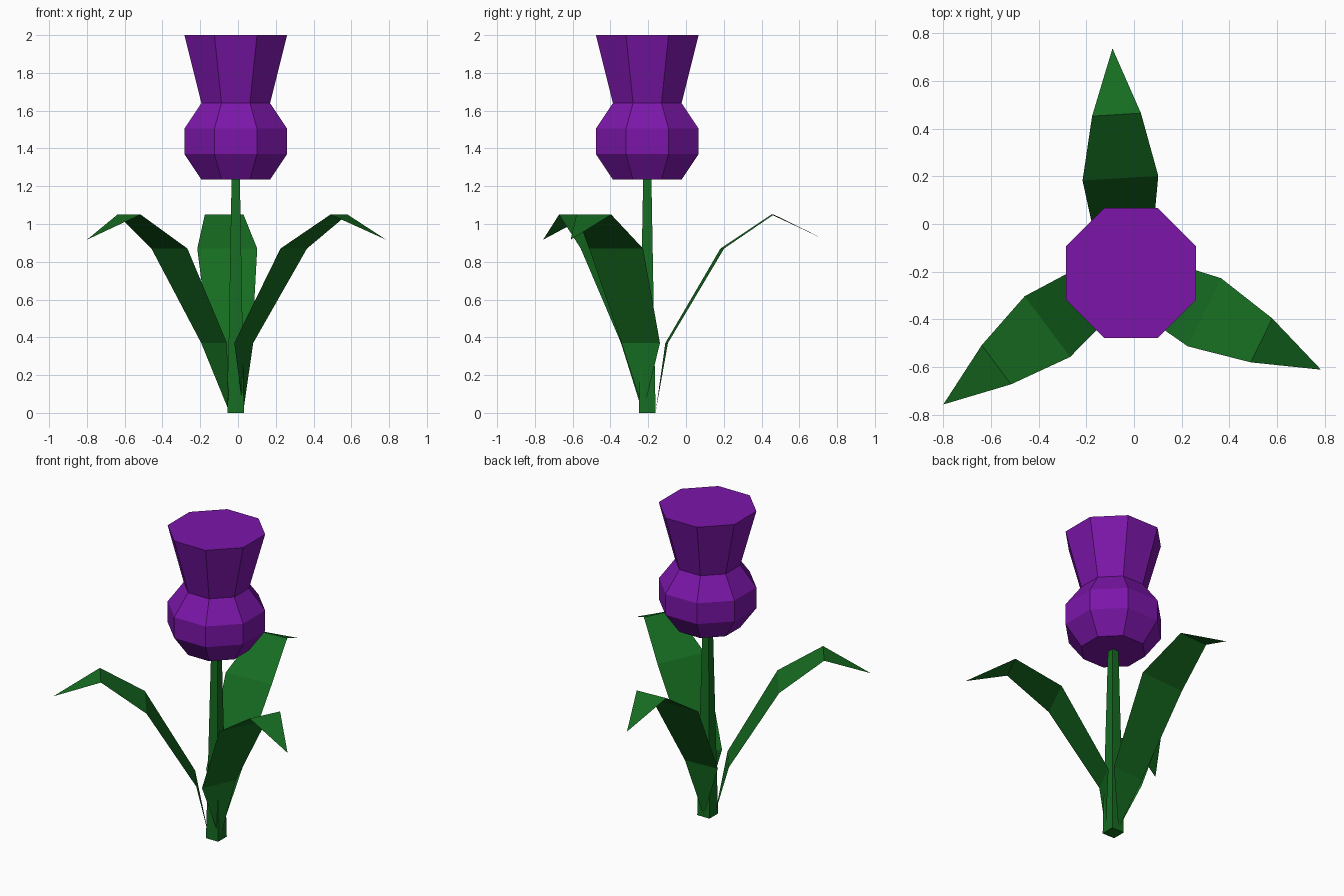
import bpy
from math import cos, sin, radians, pi

if "Cube" in bpy.data.objects:
    bpy.data.objects.remove(bpy.data.objects["Cube"])

CX, CY = -0.012, -0.205   # axis of the stem and bloom


def material(name, rgb):
    m = bpy.data.materials.new(name)
    m.diffuse_color = (*rgb, 1)
    m.use_nodes = True
    m.node_tree.nodes["Principled BSDF"].inputs["Base Color"].default_value = m.diffuse_color
    return m


PURPLE = material("petal_purple", (0.20, 0.008, 0.40))
GREEN = material("leaf_green", (0.008, 0.15, 0.015))


def add_object(name, verts, faces, mat):
    mesh = bpy.data.meshes.new(name)
    mesh.from_pydata(verts, [], faces)
    mesh.update()
    mesh.materials.append(mat)
    ob = bpy.data.objects.new(name, mesh)
    bpy.context.collection.objects.link(ob)
    return ob


def lathe(name, profile, sides, mat):
    """Closed faceted column; profile is (distance to flat side, z)."""
    verts, faces = [], []
    for apothem, z in profile:
        r = apothem / cos(pi / sides)
        for i in range(sides):
            a = 2 * pi * (i + 0.5) / sides
            verts.append((CX + r * cos(a), CY + r * sin(a), z))
    for k in range(len(profile) - 1):
        for i in range(sides):
            j = (i + 1) % sides
            a, b = k * sides, (k + 1) * sides
            faces.append((a + i, a + j, b + j, b + i))
    faces.append(tuple(reversed(range(sides))))
    faces.append(tuple(range(len(verts) - sides, len(verts))))
    return add_object(name, verts, faces, mat)


def leaf(name, knee, angle):
    """Thin folded blade; knee is the centre of its widest fold."""
    a = radians(angle)
    dx, dy = cos(a), sin(a)
    verts = [(CX + 0.045 * dx, CY + 0.045 * dy, 0.01)]
    # offset along the blade from the knee, width, height
    for s, w, z in [(-0.295, 0.227, 0.37), (0, 0.318, 0.87), (0.267, 0.205, 1.05)]:
        for side in (-0.5, 0.5):
            verts.append((knee[0] + s * dx - side * w * dy,
                          knee[1] + s * dy + side * w * dx, z))
    verts.append((knee[0] + 0.545 * dx, knee[1] + 0.545 * dy, 0.917))
    faces = [(0, 1, 2), (1, 3, 4, 2), (3, 5, 6, 4), (5, 7, 6)]
    return add_object(name, verts, faces, GREEN)


# Bloom: bulb with a flared crown
lathe("bloom", [(0.182, 1.235), (0.272, 1.37), (0.272, 1.505),
                (0.182, 1.64), (0.272, 2.0)], 8, PURPLE)

# Square tapering stem
lathe("stem", [(0.044, 0), (0.022, 1.235)], 4, GREEN)

# Three drooping leaves
leaf("leaf_back", (-0.057, 0.192), 93.5)
leaf("leaf_left", (-0.363, -0.43), 216.8)
leaf("leaf_right", (0.295, -0.37), 333.8)
